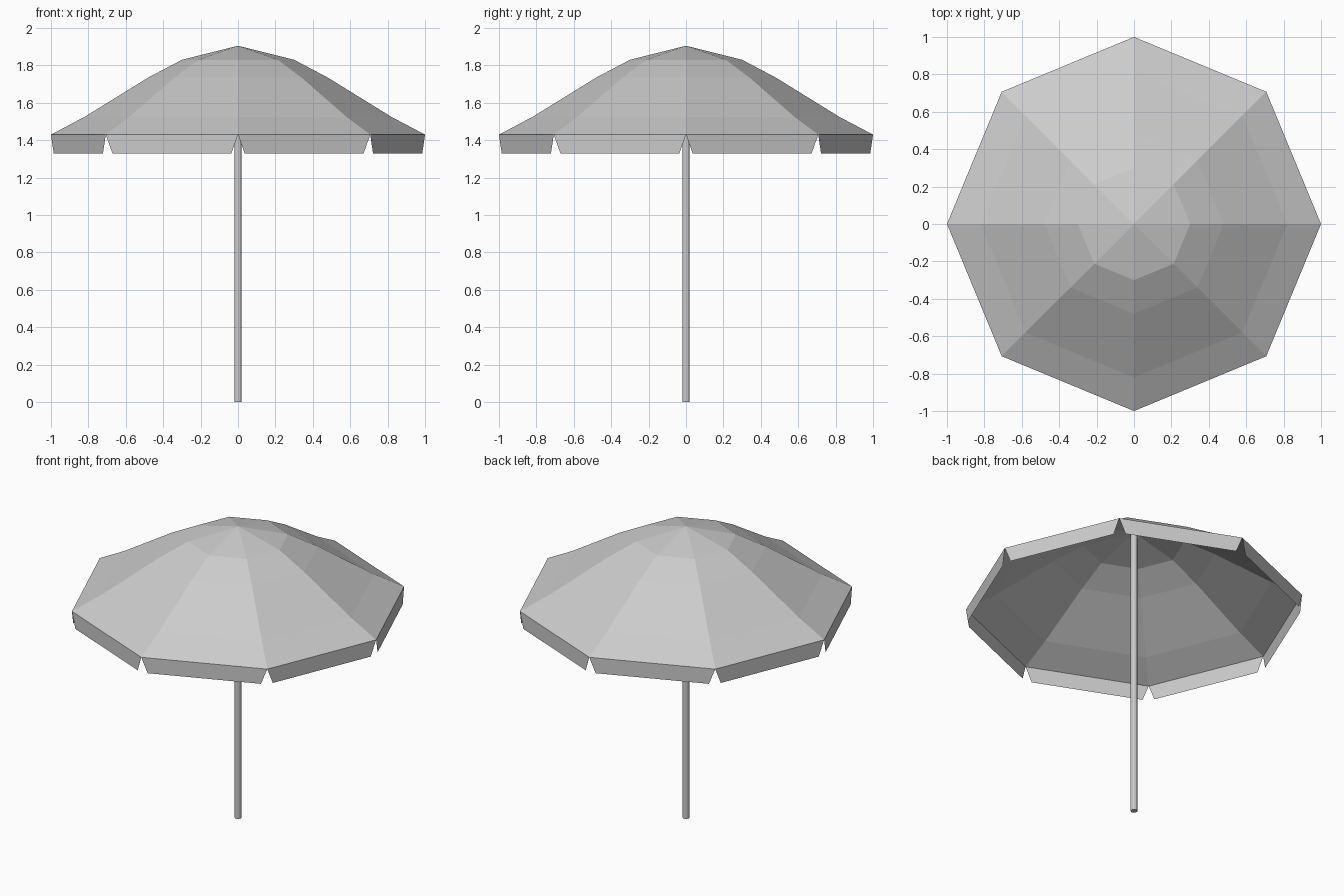
import bpy
import bmesh
from math import cos, sin, tau
from mathutils import Vector

SIDES = 8
RIM_Z, HEM_Z, TOP_Z = 1.43, 1.33, 1.905

cube = bpy.data.objects.get("Cube")
if cube:
    bpy.data.objects.remove(cube, do_unlink=True)

grey = bpy.data.materials.new("light grey")
grey.use_nodes = True
colour = (0.6, 0.6, 0.6, 1)
grey.diffuse_color = colour
grey.node_tree.nodes["Principled BSDF"].inputs["Base Color"].default_value = colour


def corner(radius, z, i):
    a = tau * i / SIDES
    return Vector((radius * cos(a), radius * sin(a), z))


def add_object(name, bm):
    mesh = bpy.data.meshes.new(name)
    bm.to_mesh(mesh)
    bm.free()
    mesh.materials.append(grey)
    obj = bpy.data.objects.new(name, mesh)
    bpy.context.collection.objects.link(obj)
    return obj


# Canopy: eight-sided rings closing at the apex
bm = bmesh.new()
profile = [(1.0, RIM_Z), (0.82, 1.525), (0.48, 1.735), (0.30, 1.83)]
rings = [[bm.verts.new(corner(r, z, i)) for i in range(SIDES)] for r, z in profile]
apex = bm.verts.new((0, 0, TOP_Z))
for i in range(SIDES):
    j = (i + 1) % SIDES
    for low, high in zip(rings, rings[1:]):
        bm.faces.new((low[i], low[j], high[j], high[i]))
    bm.faces.new((rings[-1][i], rings[-1][j], apex))
add_object("canopy", bm)

# Valance: one tapered hanging flap per side
bm = bmesh.new()
for i in range(SIDES):
    a, b = corner(1, RIM_Z, i), corner(1, RIM_Z, i + 1)
    drop = Vector((0, 0, HEM_Z - RIM_Z))
    points = (a.lerp(b, 0.05) + drop, b.lerp(a, 0.05) + drop, b, a)
    bm.faces.new([bm.verts.new(p) for p in points])
add_object("valance", bm)

# Pole
bpy.ops.mesh.primitive_cylinder_add(vertices=12, radius=0.02, depth=1.89,
                                    location=(0, 0, 0.945))
pole = bpy.context.object
pole.name = "pole"
pole.data.materials.append(grey)
bpy.ops.object.shade_smooth_by_angle()
